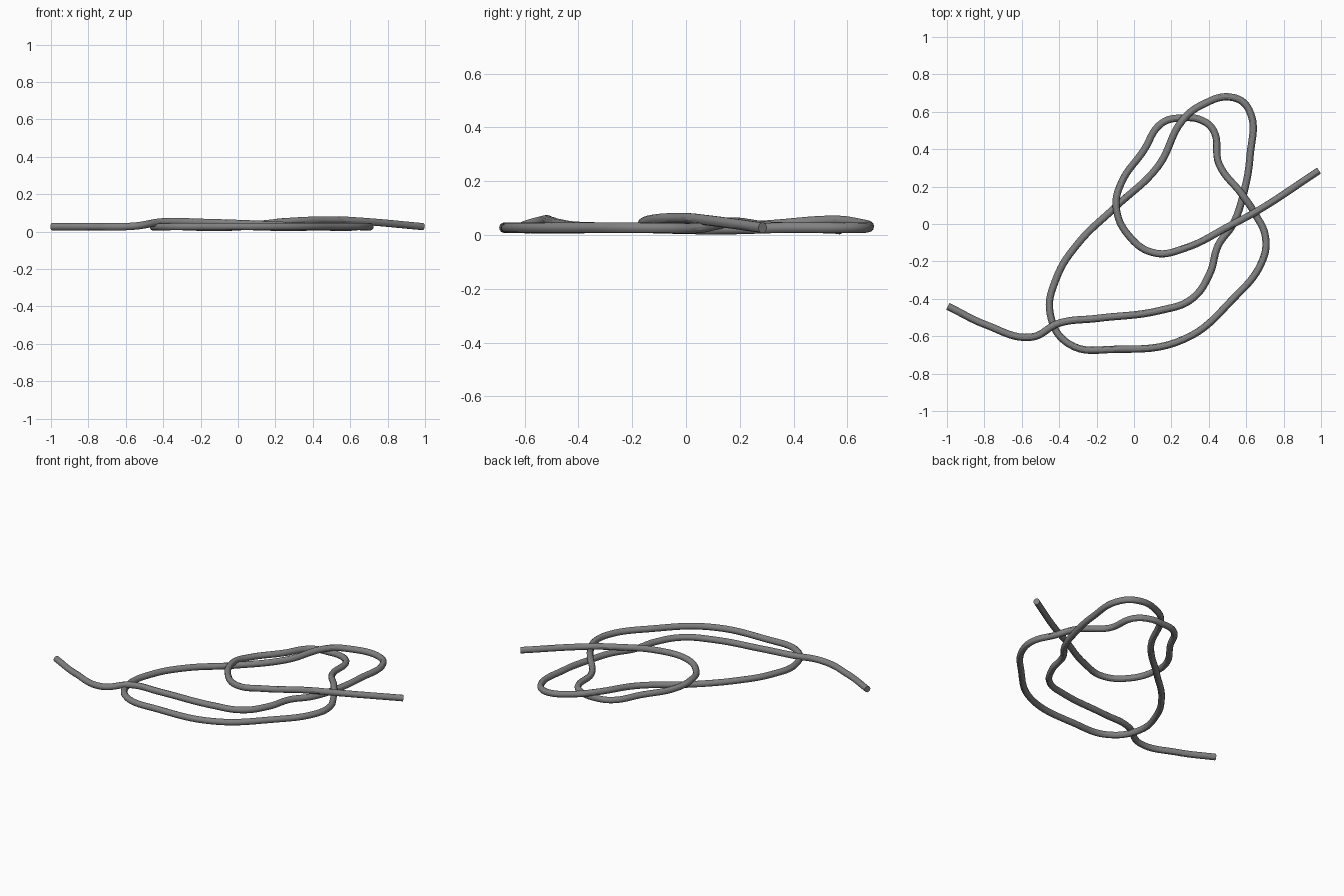
import bpy

# centre line of the knotted rope, end to end: x, y and height (raised where it passes over)
PATH = [
    (-0.995, -0.44, .027), (-0.79, -0.54, .027), (-0.55, -0.605, .030), (-0.40, -0.53, .053),
    (-0.20, -0.505, .050), (0.15, -0.46, .038), (0.31, -0.40, .030), (0.405, -0.265, .027),
    (0.45, -0.115, .026), (0.53, 0.00, .023), (0.585, 0.16, .022), (0.62, 0.36, .027),
    (0.615, 0.61, .027), (0.53, 0.676, .029), (0.36, 0.635, .044), (0.26, 0.555, .053),
    (0.13, 0.31, .036), (-0.10, 0.09, .022), (-0.30, -0.105, .027), (-0.415, -0.29, .027),
    (-0.448, -0.48, .025), (-0.35, -0.64, .027), (-0.10, -0.67, .027), (0.27, -0.615, .027),
    (0.53, -0.40, .027), (0.685, -0.20, .027), (0.703, -0.07, .026), (0.65, 0.05, .027),
    (0.58, 0.155, .046), (0.455, 0.32, .030), (0.425, 0.50, .026), (0.36, 0.555, .024),
    (0.255, 0.567, .022), (0.15, 0.54, .025), (0.05, 0.39, .028), (-0.07, 0.215, .035),
    (-0.095, 0.09, .046), (-0.03, -0.06, .038), (0.11, -0.155, .040), (0.27, -0.130, .055),
    (0.52, -0.005, .063), (0.66, 0.07, .056), (0.988, 0.285, .027),
]

# round rope swept along a smooth curve
curve = bpy.data.curves.new("rope", 'CURVE')
curve.dimensions = '3D'
curve.resolution_u = 8
curve.bevel_depth = 0.0195
curve.bevel_resolution = 4
curve.use_fill_caps = True
spline = curve.splines.new('BEZIER')
spline.bezier_points.add(len(PATH) - 1)
for point, co in zip(spline.bezier_points, PATH):
    point.co = co
    point.handle_left_type = point.handle_right_type = 'AUTO'

rope = bpy.data.objects.new("knotted_rope", curve)
bpy.context.collection.objects.link(rope)
bpy.context.view_layer.objects.active = rope
rope.select_set(True)
bpy.ops.object.convert(target='MESH')
bpy.ops.object.shade_smooth_by_angle()

# dark grey rope colour
grey = bpy.data.materials.new("dark_grey")
grey.diffuse_color = (0.22, 0.22, 0.22, 1)
rope.data.materials.clear()
rope.data.materials.append(grey)
